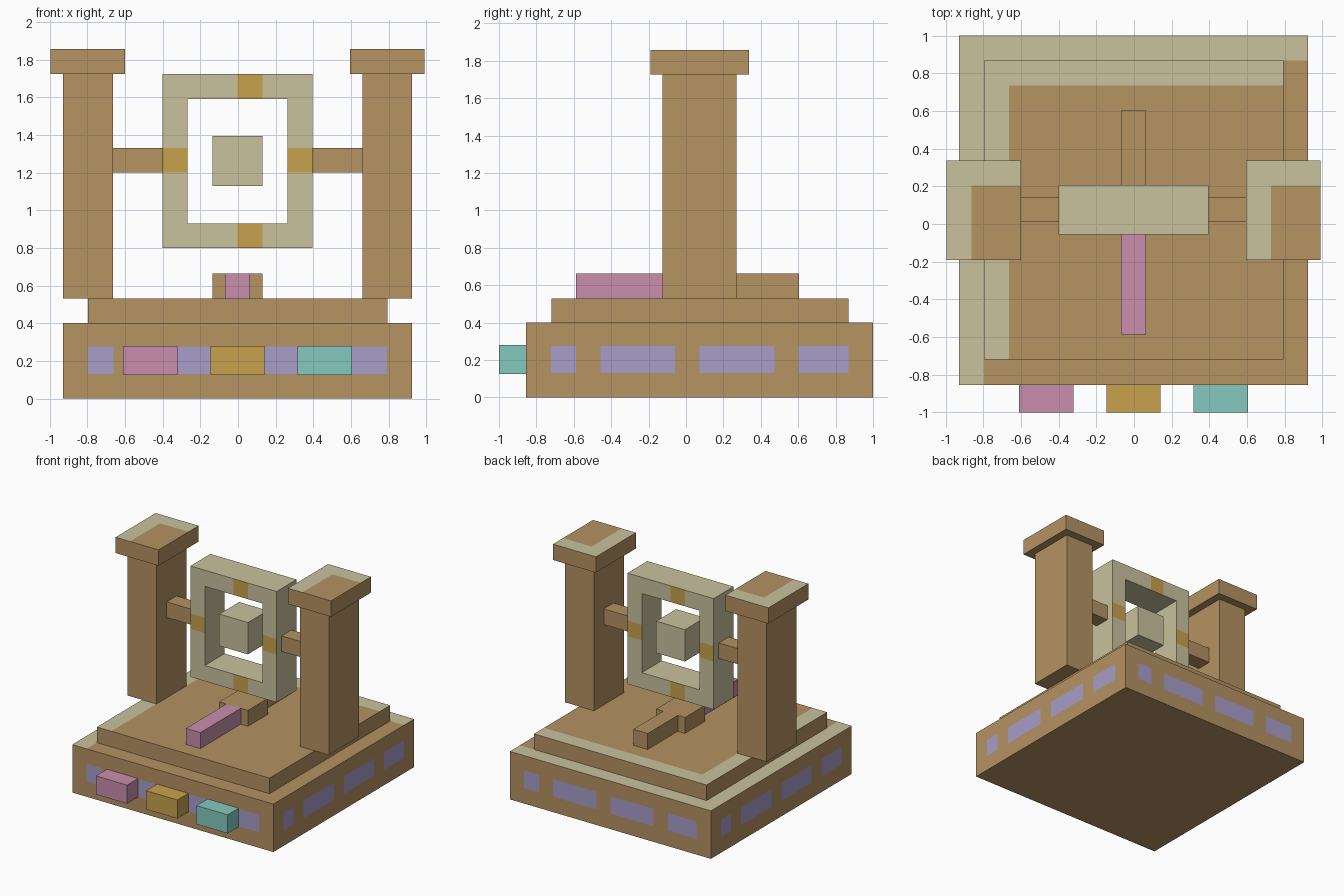
import bpy, bmesh, math
from mathutils import Matrix, Vector

if "Cube" in bpy.data.objects:
    bpy.data.objects.remove(bpy.data.objects["Cube"], do_unlink=True)


def linear(v):
    v /= 255
    return v / 12.92 if v <= 0.04045 else ((v + 0.055) / 1.055) ** 2.4


def material(name, r, g, b):
    colour = (linear(r), linear(g), linear(b), 1)
    m = bpy.data.materials.new(name)
    m.use_nodes = True
    m.diffuse_color = colour
    m.node_tree.nodes["Principled BSDF"].inputs["Base Color"].default_value = colour
    return m


BROWN = material("warm brown", 181, 147, 98)
CREAM = material("pale cream", 201, 194, 157)
PINK = material("dusty pink", 200, 143, 171)
GOLD = material("gold", 200, 162, 77)
TEAL = material("teal", 133, 201, 191)
LILAC = material("lilac", 168, 157, 201)


def finish(name, bm, *mats):
    mesh = bpy.data.meshes.new(name)
    bm.to_mesh(mesh)
    bm.free()
    for m in mats:
        mesh.materials.append(m)
    ob = bpy.data.objects.new(name, mesh)
    bpy.context.collection.objects.link(ob)
    return ob


def box_mesh(x, y, z):
    bm = bmesh.new()
    bmesh.ops.create_cube(bm, size=1)
    for v in bm.verts:
        v.co = [a + (b - a) * (c + 0.5) for (a, b), c in zip((x, y, z), v.co)]
    bm.normal_update()
    return bm


def box(name, x, y, z, mat):
    return finish(name, box_mesh(x, y, z), mat)


def edge_top(bm, x, y):
    """Cut the top face and give its -x and +y borders the second material."""
    for co, no in (((x, 0, 0), (1, 0, 0)), ((0, y, 0), (0, 1, 0))):
        bm.normal_update()
        top = [f for f in bm.faces if f.normal.z > 0.9]
        geom = top + list({e for f in top for e in f.edges}) + list({v for f in top for v in f.verts})
        bmesh.ops.bisect_plane(bm, geom=geom, dist=1e-4, plane_co=co, plane_no=no)
    bm.normal_update()
    for f in bm.faces:
        c = f.calc_center_bounds()
        if f.normal.z > 0.9 and (c.x < x or c.y > y):
            f.material_index = 1


# Base: four identical walls with a row of lilac windows, then closed and edged
HALF, CX, CY = 0.9275, -0.0025, 0.0725
us = [-HALF, -0.795, -0.66, -0.53, -0.13, 0, 0.4, 0.53, 0.795, HALF]
zs = [0, 0.13, 0.275, 0.4]
bm = bmesh.new()
for k in range(4):
    turn = Matrix.Translation((CX, CY, 0)) @ Matrix.Rotation(k * math.pi / 2, 4, 'Z')
    for i in range(len(us) - 1):
        for j in range(3):
            corners = ((us[i], zs[j]), (us[i + 1], zs[j]), (us[i + 1], zs[j + 1]), (us[i], zs[j + 1]))
            f = bm.faces.new([bm.verts.new(turn @ Vector((u, -HALF, z))) for u, z in corners])
            f.material_index = 2 if j == 1 and i % 2 == 1 else 0
bmesh.ops.remove_doubles(bm, verts=bm.verts[:], dist=1e-4)
caps = bmesh.ops.holes_fill(bm, edges=[e for e in bm.edges if e.is_boundary], sides=0)["faces"]
for f in caps:
    f.material_index = 0
bmesh.ops.recalc_face_normals(bm, faces=bm.faces[:])
edge_top(bm, CX - 0.795, CY + 0.795)
finish("base", bm, BROWN, CREAM, LILAC)

# Upper step
bm = box_mesh((-0.7975, 0.795), (-0.72, 0.8675), (0.4, 0.53))
edge_top(bm, -0.665, 0.735)
finish("upper_step", bm, BROWN, CREAM)

# Buttons on the front
for name, x, mat in (("right_button", -0.61, PINK), ("middle_button", -0.147, GOLD), ("left_button", 0.317, TEAL)):
    box(name, (x, x + 0.288), (-1, -0.855), (0.125, 0.28), mat)

# Pillars with caps, and the arms holding the frame
for side, cx in (("right", -0.7975), ("left", 0.7925)):
    box(side + "_pillar", (cx - 0.1325, cx + 0.1325), (-0.125, 0.27), (0.53, 1.725), BROWN)
    bm = box_mesh((cx - 0.198, cx + 0.198), (-0.19, 0.337), (1.725, 1.857))
    edge_top(bm, cx - 0.066, 0.205)
    finish(side + "_pillar_cap", bm, BROWN, CREAM)
    arm = (-0.665, -0.4) if cx < 0 else (0.395, 0.66)
    box(side + "_arm", arm, (0.01, 0.14), (1.2, 1.33), BROWN)

# Square frame: grid of cells around the opening, extruded, with gold inlays
xs = [-0.4, -0.268, -0.135, -0.0025, 0.13, 0.263, 0.395]
zs = [0.8, 0.93, 1.2, 1.33, 1.59, 1.725]
FRONT, BACK = -0.055, 0.207
bm = bmesh.new()
for i in range(6):
    for j in range(5):
        if i in (0, 5) or j in (0, 4):
            corners = ((xs[i], zs[j]), (xs[i + 1], zs[j]), (xs[i + 1], zs[j + 1]), (xs[i], zs[j + 1]))
            bm.faces.new([bm.verts.new((x, FRONT, z)) for x, z in corners])
bmesh.ops.remove_doubles(bm, verts=bm.verts[:], dist=1e-4)
new = bmesh.ops.extrude_face_region(bm, geom=bm.faces[:])["geom"]
bmesh.ops.translate(bm, vec=(0, BACK - FRONT, 0), verts=[g for g in new if isinstance(g, bmesh.types.BMVert)])
bmesh.ops.recalc_face_normals(bm, faces=bm.faces[:])
bm.normal_update()
for f in bm.faces:
    if abs(f.normal.y) > 0.9:
        c = f.calc_center_median()
        across = -f.normal.y * (c.x - xs[3])   # the inlay sits right of centre seen from either face
        side_inlay = abs(c.x) > 0.3 and zs[2] < c.z < zs[3]
        if side_inlay or 0 < across < 0.13:
            f.material_index = 1
finish("square_frame", bm, CREAM, GOLD)

# Cube floating in the frame
box("centre_cube", (-0.135, 0.13), (FRONT, BACK), (1.13, 1.395), CREAM)

# Block under the frame with a pointer in front and a tail behind
box("pointer_block", (-0.135, 0.13), (FRONT, BACK), (0.53, 0.663), BROWN)
box("pointer_front", (-0.069, 0.064), (-0.587, FRONT), (0.53, 0.663), PINK)
box("pointer_tail", (-0.069, 0.064), (BACK, 0.603), (0.53, 0.663), BROWN)
